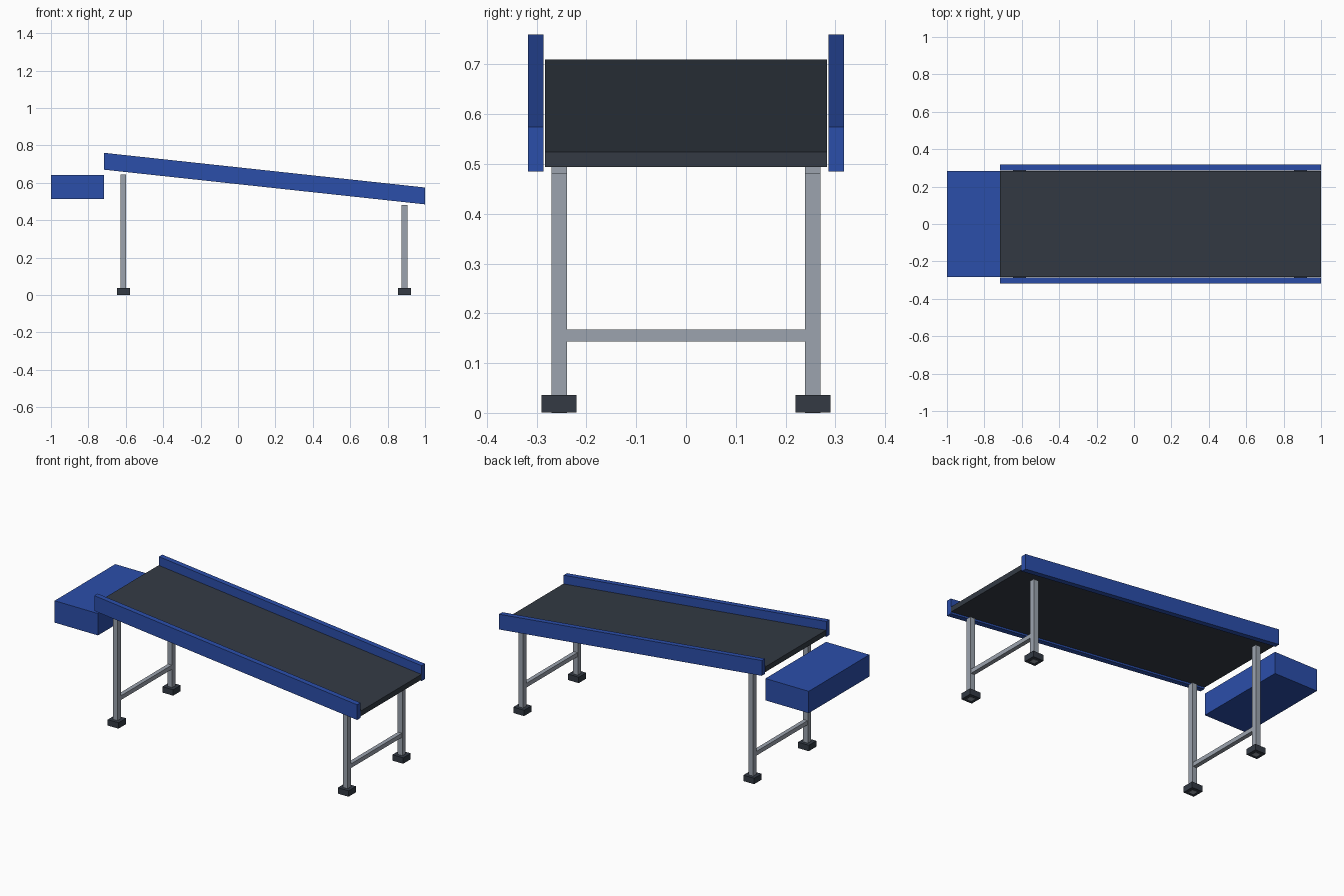
import bpy
import bmesh

cube = bpy.data.objects.get("Cube")
if cube:
    bpy.data.objects.remove(cube, do_unlink=True)


def linear(c):
    c /= 255
    return c / 12.92 if c <= 0.04045 else ((c + 0.055) / 1.055) ** 2.4


def material(name, *rgb):
    mat = bpy.data.materials.new(name)
    mat.use_nodes = True
    color = (*[linear(c) for c in rgb], 1)
    mat.diffuse_color = color
    mat.node_tree.nodes["Principled BSDF"].inputs["Base Color"].default_value = color
    return mat


blue = material("blue paint", 43, 78, 170)
rubber = material("dark rubber", 51, 58, 68)
steel = material("grey steel", 156, 164, 175)

SLOPE = -0.108   # fall of the conveyor per unit of x
HIGH_END = -0.717


def box(name, mat, x, y, z, slope=0):
    """Box between (min, max) ranges; slope shears it downhill from the high end."""
    bm = bmesh.new()
    bmesh.ops.create_cube(bm, size=1)
    for v in bm.verts:
        for i, (low, high) in enumerate((x, y, z)):
            v.co[i] = low if v.co[i] < 0 else high
        v.co.z += slope * (v.co.x - HIGH_END)
    mesh = bpy.data.meshes.new(name)
    bm.to_mesh(mesh)
    bm.free()
    mesh.materials.append(mat)
    obj = bpy.data.objects.new(name, mesh)
    bpy.context.collection.objects.link(obj)
    return obj


def around(center, size):
    return (center - size / 2, center + size / 2)


# Sloping belt and its drive housing
box("conveyor_belt", rubber, (HIGH_END, 1), (-0.283, 0.283), (0.679, 0.710), SLOPE)
box("drive_housing", blue, (-1, HIGH_END), (-0.283, 0.283), (0.512, 0.641))

# Side rails
for side, s in (("left", 1), ("right", -1)):
    box(side + "_side_rail", blue, (HIGH_END, 1), around(s * 0.3015, 0.031),
        (0.670, 0.760), SLOPE)

# Leg frames: two posts with feet, joined by a crossbar
for end, x, top in (("high", -0.613, 0.645), ("low", 0.890, 0.481)):
    for side, s in (("left", 1), ("right", -1)):
        y = s * 0.255
        box(f"{end}_{side}_leg", steel, around(x, 0.031), around(y, 0.031), (0, top))
        box(f"{end}_{side}_foot", rubber, around(x, 0.07), around(y, 0.07), (0.001, 0.036))
    box(end + "_crossbar", steel, around(x, 0.025), (-0.24, 0.24), (0.143, 0.168))
